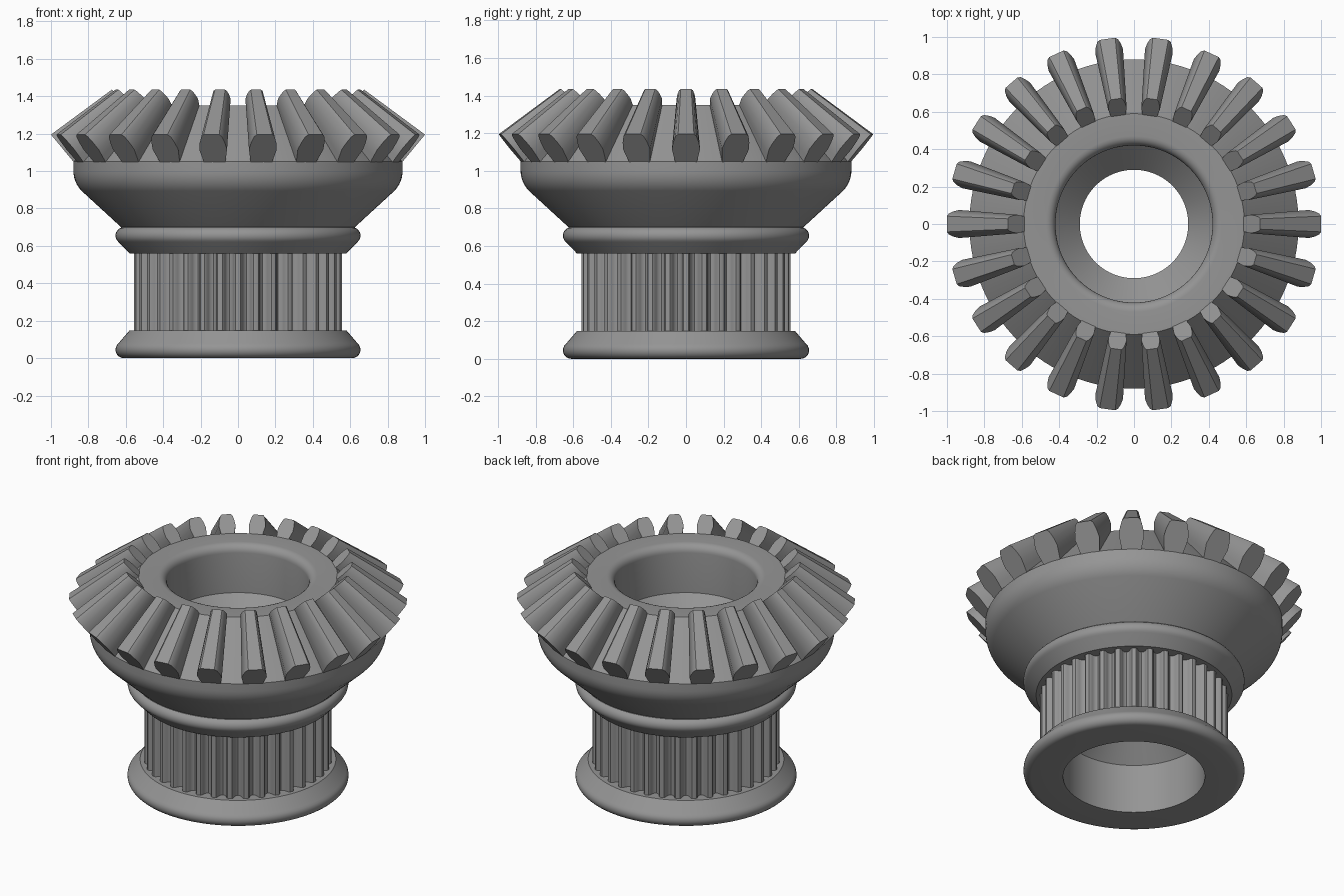
import bpy, bmesh, math
from mathutils import Matrix, Vector

cube = bpy.data.objects.get("Cube")
if cube:
    bpy.data.objects.remove(cube)

grey = bpy.data.materials.new("plain grey")
grey.use_nodes = True
colour = (0.3, 0.3, 0.3, 1)
grey.diffuse_color = colour
grey.node_tree.nodes["Principled BSDF"].inputs["Base Color"].default_value = colour

TEETH, RIDGES, STEPS = 22, 36, 120


def finish(name, bm, angle):
    """Turn a bmesh into a shaded object."""
    bmesh.ops.recalc_face_normals(bm, faces=bm.faces)
    mesh = bpy.data.meshes.new(name)
    bm.to_mesh(mesh)
    bm.free()
    mesh.materials.append(grey)
    obj = bpy.data.objects.new(name, mesh)
    bpy.context.collection.objects.link(obj)
    bpy.ops.object.select_all(action='DESELECT')
    obj.select_set(True)
    bpy.context.view_layer.objects.active = obj
    bpy.ops.object.shade_smooth_by_angle(angle=math.radians(angle))


def arc(r, z, radius, start, end, n=6):
    """Rounded corner as (r, z) points, angles in degrees."""
    turns = [math.radians(start + (end - start) * i / n) for i in range(n + 1)]
    return [(r + radius * math.cos(a), z + radius * math.sin(a)) for a in turns]


def bridge(bm, a, b):
    """Join two closed rings of vertices with quads."""
    for i in range(len(a)):
        j = (i + 1) % len(a)
        bm.faces.new((a[i], a[j], b[j], b[i]))


# Turned body: lower flange, bore, top face, bowl and collar in one profile
profile = [(0.505, 0.148), (0.58, 0.148)]
profile += arc(0.61, 0.045, 0.045, 50, -90, 8)        # lower flange rim
profile += [(0.42, 0), (0.42, 0.32), (0.29, 0.45),    # stepped bore
            (0.29, 0.91), (0.42, 1.04)]
profile += arc(0.47, 1.30, 0.05, 180, 90)             # rounded mouth
profile += [(0.59, 1.35), (0.88, 1.05)]               # tooth cone
profile += arc(0.73, 1.0, 0.15, 0, -45)               # bowl shoulder
profile += [(0.625, 0.70)]
profile += arc(0.61, 0.655, 0.045, 70, -50, 8)        # collar rim
profile += [(0.58, 0.56), (0.505, 0.56)]

bm = bmesh.new()
rings = []
for r, z in profile:
    ring = []
    for i in range(STEPS):
        a = math.tau * i / STEPS
        ring.append(bm.verts.new((r * math.cos(a), r * math.sin(a), z)))
    rings.append(ring)
for lower, upper in zip(rings, rings[1:]):
    bridge(bm, lower, upper)
finish("turned_body", bm, 30)

# Ribbed shaft: one mirrored ridge outline repeated round the axis
half = [(0.0, 0.557), (0.13, 0.555), (0.21, 0.547), (0.26, 0.53), (0.35, 0.515)]
ridge = [(-f, r) for f, r in reversed(half[1:])] + half + [(0.5, 0.508)]
bm = bmesh.new()
levels = []
for z in (0.148, 0.56):
    ring = []
    for k in range(RIDGES):
        for f, r in ridge:
            a = math.tau * (k + f) / RIDGES
            ring.append(bm.verts.new((r * math.cos(a), r * math.sin(a), z)))
    levels.append(ring)
bridge(bm, *levels)
finish("ribbed_shaft", bm, 35)

# Bevel teeth: section lofted from the wide outer end to the narrow inner end
section = [(0.055, -0.1), (0.066, 0.2), (0.075, 0.45), (0.068, 0.7),
           (0.056, 0.92), (0.042, 1.0)]
section += [(-w, t) for w, t in reversed(section)]
ends = [(Vector((0.88, 0, 1.05)), Vector((1.0, 0, 1.195)), 1.0),
        (Vector((0.58, 0, 1.345)), Vector((0.675, 0, 1.435)), 0.66)]
bm = bmesh.new()
for k in range(TEETH):
    turn = Matrix.Rotation(math.tau * k / TEETH, 3, 'Z')
    loops = []
    for base, tip, scale in ends:
        loops.append([bm.verts.new(turn @ (base.lerp(tip, t) + Vector((0, w * scale, 0))))
                      for w, t in section])
    bridge(bm, *loops)
    for loop in loops:
        bm.faces.new(loop)
finish("bevel_teeth", bm, 30)
